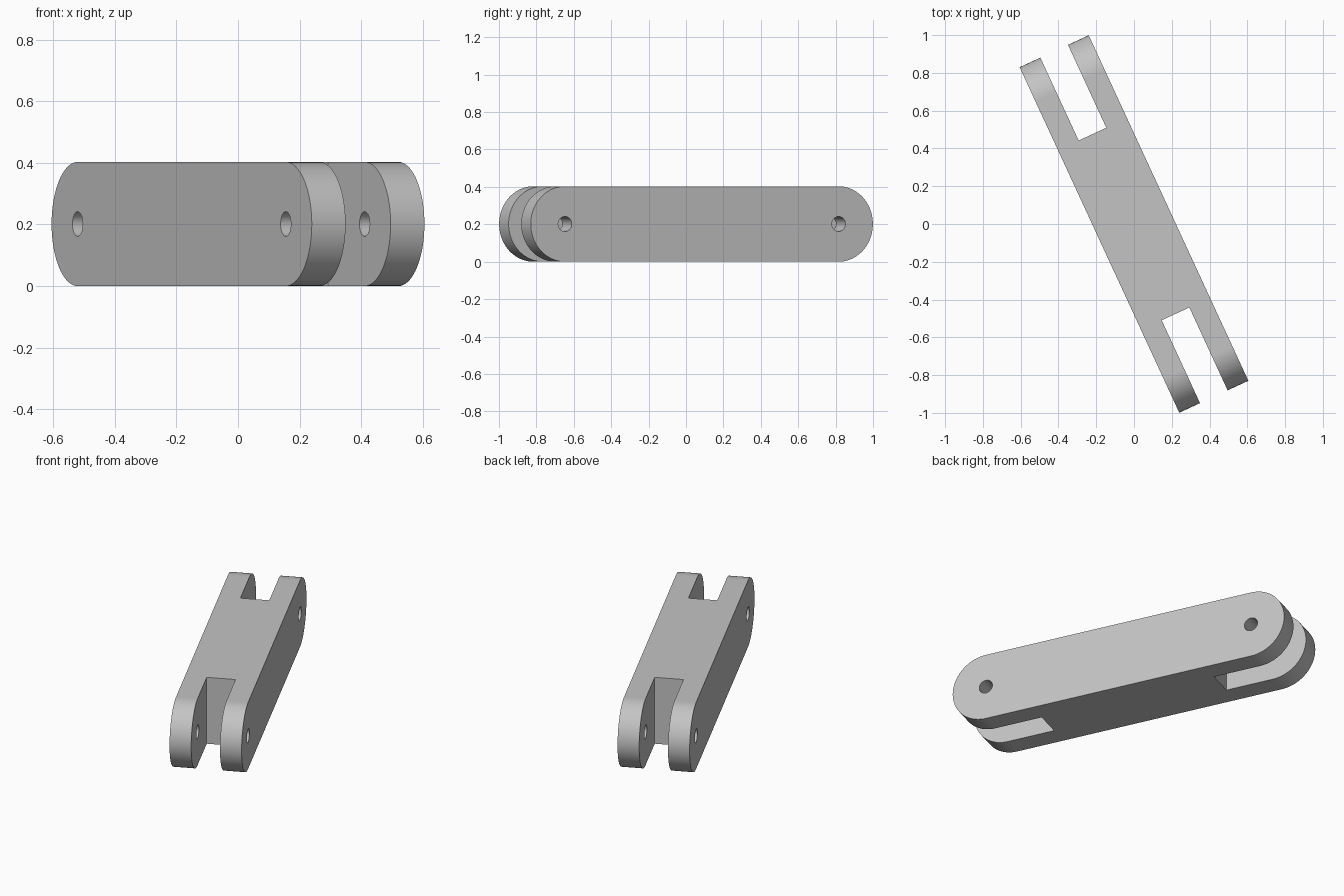
import bpy, bmesh
from math import sin, cos, pi, radians

cube = bpy.data.objects.get("Cube")
if cube:
    bpy.data.objects.remove(cube, do_unlink=True)

WIDTH = 0.403            # square section; end rounding is half of this
R = WIDTH / 2
LENGTH = WIDTH * 5
PIN = LENGTH / 2 - R     # pin hole centre along the bar
SLOT_W, SLOT_D = WIDTH * 0.4, WIDTH * 1.2
TURN = radians(24.8)
SEG = 40

steel = bpy.data.materials.new("plain_grey")
grey = (0.55, 0.55, 0.55, 1)
steel.diffuse_color = grey
steel.use_nodes = True
steel.node_tree.nodes["Principled BSDF"].inputs["Base Color"].default_value = grey


def extrude_x(name, profile, half):
    """Prism along x from a closed (y, z) profile."""
    bm = bmesh.new()
    face = bm.faces.new([bm.verts.new((-half, y, z)) for y, z in profile])
    top = bmesh.ops.extrude_face_region(bm, geom=[face])["geom"]
    bmesh.ops.translate(bm, vec=(2 * half, 0, 0),
                        verts=[v for v in top if isinstance(v, bmesh.types.BMVert)])
    bmesh.ops.recalc_face_normals(bm, faces=bm.faces)
    mesh = bpy.data.meshes.new(name)
    bm.to_mesh(mesh)
    bm.free()
    mesh.materials.append(steel)
    obj = bpy.data.objects.new(name, mesh)
    bpy.context.collection.objects.link(obj)
    return obj


def arc(y, radius, start, sweep, count):
    return [(y + radius * cos(start + sweep * i / count),
             R + radius * sin(start + sweep * i / count)) for i in range(count + 1)]


# Bar with fully rounded ends
bar = extrude_x("link_bar", arc(PIN, R, -pi / 2, pi, SEG) + arc(-PIN, R, pi / 2, pi, SEG), R)

# Fork slots and pin holes at both ends
cutters = []
for side in (-1, 1):
    inner, outer = side * (LENGTH / 2 - SLOT_D), side * LENGTH
    cutters.append(extrude_x("slot_cutter", [(inner, -R), (outer, -R), (outer, 3 * R), (inner, 3 * R)],
                             SLOT_W / 2))
    cutters.append(extrude_x("pin_cutter", arc(side * PIN, 0.04, 0, 2 * pi, SEG)[:-1], WIDTH))

bpy.ops.object.select_all(action='DESELECT')
bpy.context.view_layer.objects.active = bar
bar.select_set(True)
for cutter in cutters:
    cutter.hide_render = True
    mod = bar.modifiers.new("cut", 'BOOLEAN')
    mod.operation, mod.solver, mod.object = 'DIFFERENCE', 'EXACT', cutter
    bpy.ops.object.modifier_apply(modifier=mod.name)
    bpy.data.objects.remove(cutter, do_unlink=True)

# Smooth rounds with crisp flat faces
bpy.ops.object.shade_smooth_by_angle(angle=radians(30))
weighted = bar.modifiers.new("weighted_normals", 'WEIGHTED_NORMAL')
weighted.keep_sharp = True

bar.rotation_euler.z = TURN
